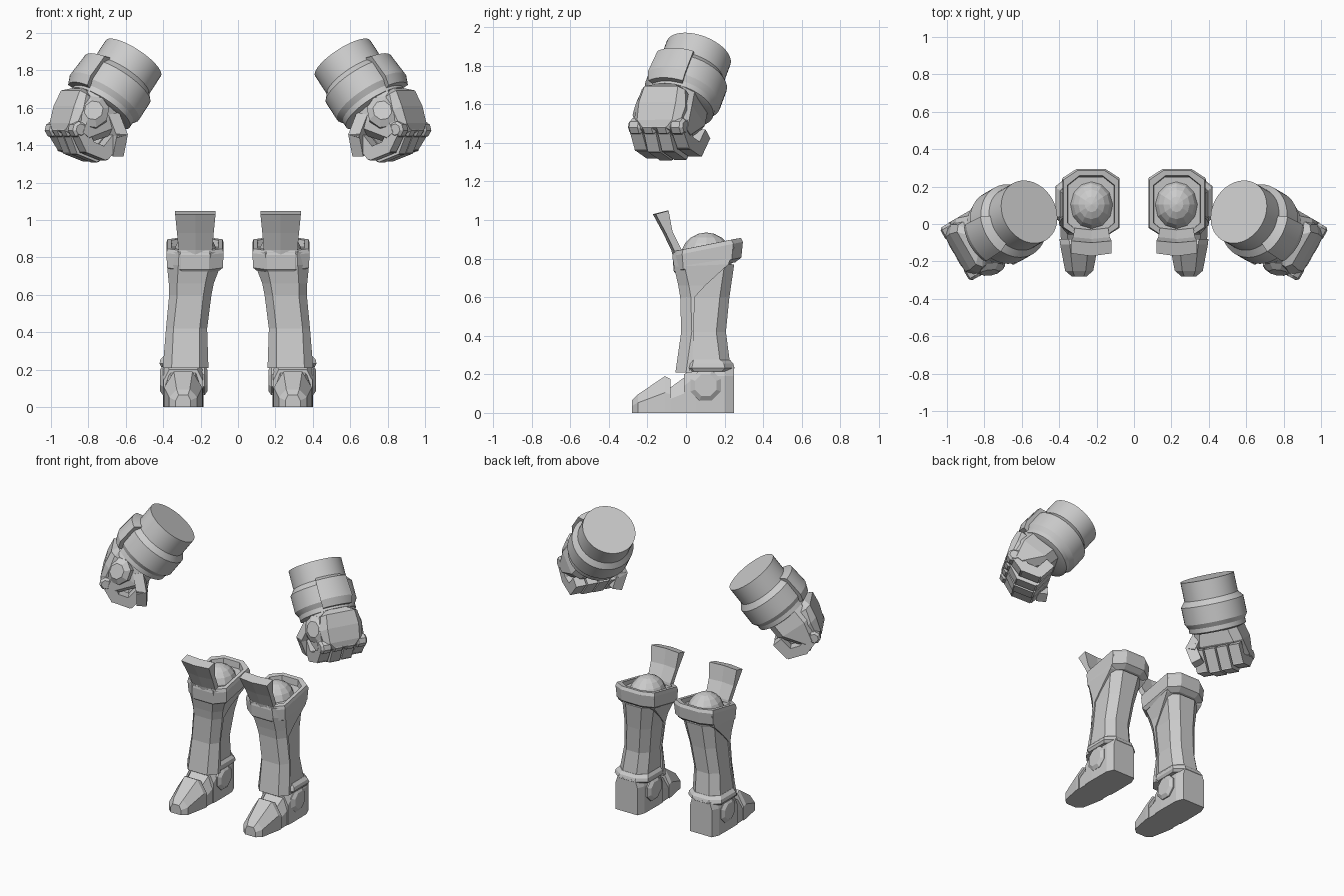
import bpy, bmesh
from math import sin, cos, pi
from mathutils import Vector, Matrix

cube = bpy.data.objects.get("Cube")
if cube:
    bpy.data.objects.remove(cube)

grey = bpy.data.materials.new("light_grey_metal")
grey.use_nodes = True
grey.diffuse_color = (0.6, 0.6, 0.6, 1)
grey.node_tree.nodes["Principled BSDF"].inputs["Base Color"].default_value = (0.6, 0.6, 0.6, 1)


def finish(name, bm, smooth=False):
    """Turn a bmesh for the left side into a mirrored object."""
    bmesh.ops.recalc_face_normals(bm, faces=bm.faces)
    mesh = bpy.data.meshes.new(name)
    bm.to_mesh(mesh)
    bm.free()
    mesh.materials.append(grey)
    ob = bpy.data.objects.new(name, mesh)
    bpy.context.collection.objects.link(ob)
    mirror = ob.modifiers.new("both_sides", 'MIRROR')
    mirror.use_mirror_merge = False
    if smooth:
        bpy.ops.object.select_all(action='DESELECT')
        ob.select_set(True)
        bpy.context.view_layer.objects.active = ob
        bpy.ops.object.shade_smooth_by_angle(angle=0.45)
    return ob


def loft(bm, rings, frame=Matrix()):
    """Skin equal rings of points and cap both ends."""
    rows = [[bm.verts.new(frame @ Vector(p)) for p in r] for r in rings]
    n = len(rows[0])
    for lo, hi in zip(rows, rows[1:]):
        for i in range(n):
            j = (i + 1) % n
            bm.faces.new((lo[i], lo[j], hi[j], hi[i]))
    bm.faces.new(rows[0])
    bm.faces.new(rows[-1])


def part(name, rings, frame=Matrix(), smooth=False):
    bm = bmesh.new()
    loft(bm, rings, frame)
    return finish(name, bm, smooth)


def oct_ring(z, cx, hx, y0, y1, slope=0.0, chamfer=0.05):
    """Eight-sided ring, optionally rising toward the back."""
    w, c, mid = hx * 0.5, chamfer, (y0 + y1) / 2
    pts = [(-w, y0), (w, y0), (hx, y0 + c), (hx, y1 - c),
           (w, y1), (-w, y1), (-hx, y1 - c), (-hx, y0 + c)]
    return [(cx + x, y, z + slope * (y - mid)) for x, y in pts]


# ---- Legs: calf, front greave, knee collar ----
part("calf", [oct_ring(*r) for r in (
    (.22, .29, .115, -.03, .235), (.28, .285, .108, -.02, .225),
    (.42, .275, .10, -.01, .207), (.60, .255, .105, -.02, .225),
    (.77, .238, .125, -.04, .25))])

part("greave", [
    [(cx - hx, yb, z + lift), (cx - hx, yf + .055, z), (cx - pw, yf, z),
     (cx + pw, yf, z), (cx + hx, yf + .055, z), (cx + hx, yb, z + lift)]
    for z, cx, hx, pw, yf, yb, lift in (
        (.21, .28, .122, .075, -.055, .03, 0), (.42, .275, .11, .07, -.025, .04, 0),
        (.60, .255, .113, .07, -.03, .045, 0), (.66, .25, .12, .075, -.04, .10, 0),
        (.76, .236, .144, .083, -.063, .22, .01), (.83, .23, .148, .085, -.068, .25, .03))])

part("knee_collar", [oct_ring(z, .23, hx, y0, y1, .2) for z, hx, y0, y1 in (
    (.75, .13, -.05, .255), (.77, .149, -.064, .287), (.85, .153, -.07, .295),
    (.872, .148, -.066, .285), (.872, .125, -.045, .258), (.78, .12, -.04, .25))])

# Knee ball inside the collar
bm = bmesh.new()
bmesh.ops.create_uvsphere(bm, u_segments=12, v_segments=10, radius=1,
                          matrix=Matrix.Translation((.227, .105, .80)) @ Matrix.Diagonal((.12, .135, .135, 1)))
finish("knee_ball", bm)

# Upright flap in front of the knee
part("knee_flap", [
    [(.228 - hx, yf + .015, z), (.228, yf, z), (.228 + hx, yf + .015, z),
     (.228 + hx, yb, z + up), (.228, yb - .01, z + up), (.228 - hx, yb, z + up)]
    for z, hx, yf, yb, up in (
        (.78, .088, -.062, -.01, 0), (.84, .09, -.075, -.025, .01),
        (.93, .098, -.118, -.07, .01), (1.03, .108, -.172, -.09, .018))])

# Ankle cuff
part("ankle_cuff", [oct_ring(*r) for r in (
    (.215, .29, .12, -.01, .235), (.232, .29, .13, -.02, .252), (.255, .288, .127, -.015, .245),
    (.275, .286, .11, -.01, .228))])


# ---- Boots ----
def shoe_ring(y, w, h, top, side=.55):
    x = .293
    return [(x - w, y, 0), (x + w, y, 0), (x + w, y, h * side),
            (x + top, y, h), (x - top, y, h), (x - w, y, h * side)]


part("toe_cap", [shoe_ring(*r) for r in (
    (-.28, .04, .065, .025), (-.25, .075, .095, .035),
    (-.11, .102, .19, .05), (-.08, .105, .175, .055))])
part("instep", [shoe_ring(*r) for r in ((-.09, .098, .125, .06), (.02, .102, .205, .07))])
part("heel", [shoe_ring(*r) for r in (
    (-.01, .106, .20, .075, .7), (.05, .108, .235, .09, .8),
    (.20, .106, .24, .09, .8), (.25, .085, .24, .07, .8))])

# Eight-sided ankle discs on both faces of each boot
bm = bmesh.new()
for s in (-1, 1):
    loft(bm, [[(.29 + s * x, .102 + r * cos(k * pi / 4 + pi / 8), .143 + r * sin(k * pi / 4 + pi / 8))
               for k in range(8)] for x, r in ((.08, .085), (.112, .085), (.128, .06))])
finish("ankle_discs", bm)

# ---- Gauntlets: local x across the hand, y out of its back, z to the knuckles ----
across = Vector((.5, .866, 0))
down = Vector((.52, -.30, -.80)).normalized()
back = down.cross(across).normalized()
across = back.cross(down)
hand = Matrix((across, back, down)).transposed().to_4x4()
hand.translation = (.56, .065, 1.865)

SEG = 40
part("forearm_cuff", [
    [(r * cos(2 * pi * k / SEG), r * sin(2 * pi * k / SEG), t) for k in range(SEG)]
    for t, r in ((0, .176), (.125, .176), (.16, .205), (.275, .205),
                 (.305, .186), (.335, .186), (.345, .16))], hand, True)

# Raised plate on the back of the cuff
part("cuff_plate", [
    [(r * sin(a), r * cos(a), t) for r, t in ((.17, .11), (.225, .135), (.235, .27), (.215, .32), (.17, .32))]
    for a in [-.5 + .125 * i for i in range(9)]], hand, True)


def palm_ring(t, w, b0, b1, c):
    return [(-w + c, b0, t), (w - c, b0, t), (w, b0 + c, t), (w, b1 - c, t),
            (w - c, b1, t), (-w + c, b1, t), (-w, b1 - c, t), (-w, b0 + c, t)]


part("palm", [palm_ring(*r) for r in (
    (.32, .14, -.11, .16, .05), (.43, .165, -.10, .17, .05), (.56, .165, .0, .125, .04))], hand)
part("hand_back_guard", [palm_ring(*r) for r in (
    (.335, .075, .08, .18, .02), (.37, .13, .08, .207, .03), (.46, .15, .08, .19, .04),
    (.55, .135, .06, .157, .03), (.585, .09, .06, .135, .02))], hand)

# Faceted guard beside the thumb
side = Vector((-.87, .5, 0))
up = Vector((.5, .87, 0))
part("thumb_guard", [
    [Vector((-.115, .075, .43)) + side * h + up * (r * cos(k * pi / 4)) + Vector((0, 0, r * 1.1 * sin(k * pi / 4)))
     for k in range(8)] for h, r in ((-.02, .085), (.045, .085), (.07, .05))], hand)


def finger(bm, path, w, th):
    """Chain of boxes along a path, w wide across the hand."""
    for p, q in zip(path, path[1:]):
        p, q = Vector(p), Vector(q)
        d = (q - p).normalized()
        n = d.cross(Vector((1, 0, 0))).normalized() * th
        s = n.cross(d).normalized() * w
        p, q = p - d * th * .5, q + d * th * .5
        loft(bm, [[e + s + n, e - s + n, e - s - n, e + s - n] for e in (p, q)], hand)


# Curled fingers
bm = bmesh.new()
for i, reach in enumerate((0, .012, .008, -.012)):
    a = -.125 + i * .083
    finger(bm, [(a, .10, .55), (a, .0, .595 + reach), (a, -.095, .565 + reach), (a, -.105, .46)], .036, .034)
finish("fingers", bm)

# Thumb folded along the inner front edge
bm = bmesh.new()
finger(bm, [(-.13, -.03, .38), (-.165, -.10, .44), (-.135, -.15, .51)], .035, .033)
finish("thumb", bm)

# Rounded knuckles above the fingers
bm = bmesh.new()
for i in range(4):
    a = -.125 + i * .083
    loft(bm, [[(a + x, .105 + r * cos(k * pi / 4), .555 + r * sin(k * pi / 4)) for k in range(8)]
              for x, r in ((-.039, .03), (-.025, .044), (.025, .044), (.039, .03))], hand)
finish("knuckles", bm)
